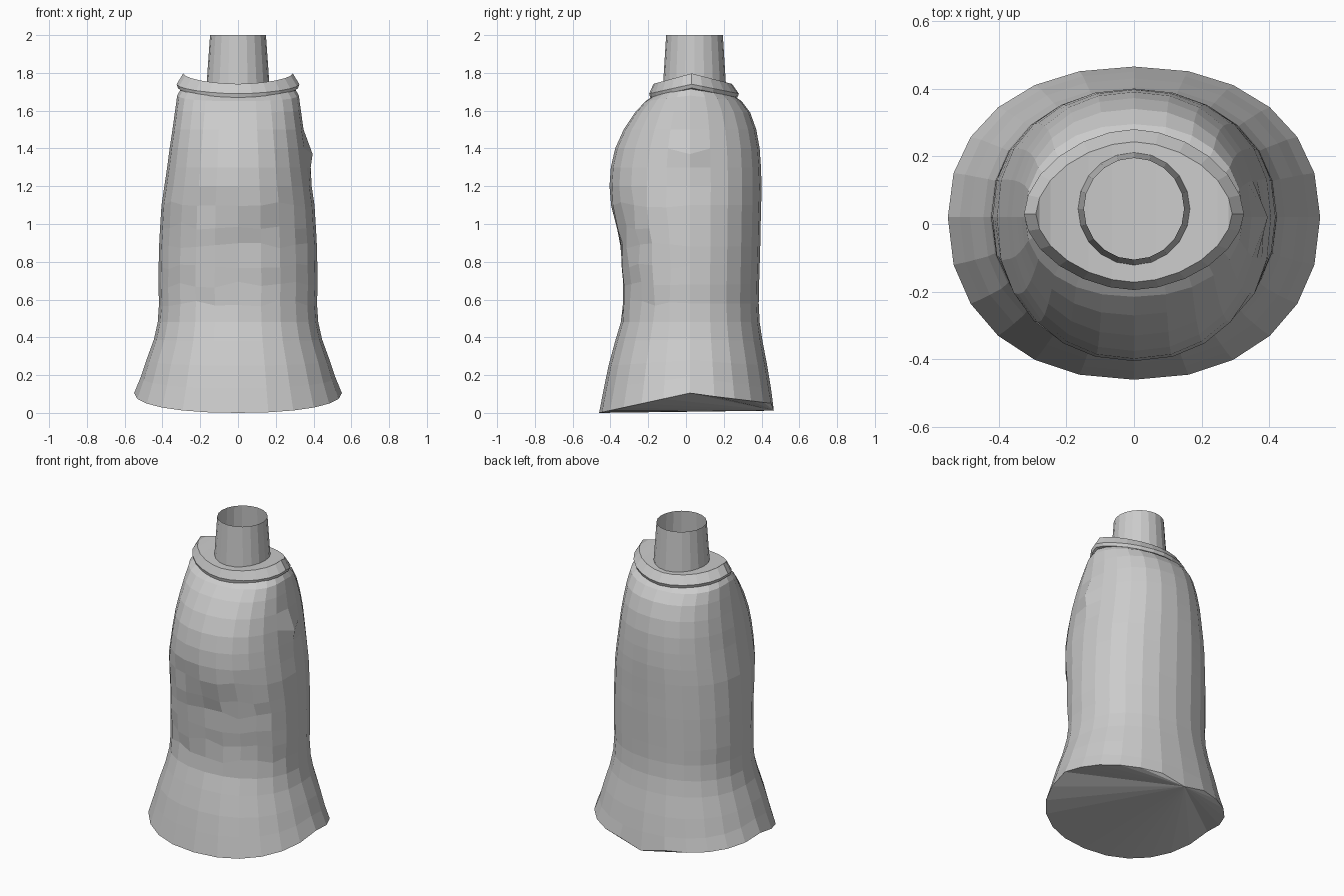
import bpy, bmesh, random
from math import sin, cos, pi

if "Cube" in bpy.data.objects:
    bpy.data.objects.remove(bpy.data.objects["Cube"])

SIDES = 24
random.seed(4)

grey = bpy.data.materials.new("plain grey")
grey.use_nodes = True
grey.diffuse_color = (0.6, 0.6, 0.6, 1)
grey.node_tree.nodes["Principled BSDF"].inputs["Base Color"].default_value = grey.diffuse_color


def power(v, e):
    return (1 if v >= 0 else -1) * abs(v) ** e


def ring(bm, half, front, back, z, lift, mid=0.02, square=2.2, n=SIDES):
    """Closed loop with its own front and back depth, raised at the sides by lift."""
    verts = []
    for i in range(n):
        a = 2 * pi * i / n
        c, s = power(cos(a), 2 / square), power(sin(a), 2 / square)
        y = mid + s * (back - mid if s > 0 else mid - front)
        verts.append(bm.verts.new((half * c, y, z + lift * (1 - abs(s)))))
    return verts


def bridge(bm, low, high):
    n = len(low)
    for i in range(n):
        j = (i + 1) % n
        bm.faces.new((low[i], low[j], high[j], high[i]))


def finish(bm, name):
    mesh = bpy.data.meshes.new(name)
    bm.to_mesh(mesh)
    bm.free()
    mesh.materials.append(grey)
    obj = bpy.data.objects.new(name, mesh)
    bpy.context.collection.objects.link(obj)
    return obj


# Shirt body: half width, front, back, height, side lift
rows = [
    (0.55, -0.46, 0.465, 0.0, 0.105), (0.515, -0.435, 0.45, 0.13, 0.06),
    (0.485, -0.41, 0.43, 0.25, 0.03), (0.445, -0.375, 0.405, 0.38, 0.01),
    (0.425, -0.345, 0.39, 0.48, 0), (0.418, -0.335, 0.385, 0.58, 0),
    (0.422, -0.34, 0.387, 0.68, 0), (0.42, -0.348, 0.39, 0.78, 0),
    (0.418, -0.352, 0.393, 0.88, 0), (0.412, -0.37, 0.395, 0.99, 0),
    (0.405, -0.392, 0.398, 1.1, 0), (0.39, -0.405, 0.4, 1.2, 0),
    (0.375, -0.398, 0.397, 1.3, 0), (0.362, -0.375, 0.39, 1.4, 0),
    (0.347, -0.33, 0.372, 1.5, 0), (0.333, -0.27, 0.34, 1.59, 0.01),
    (0.322, -0.215, 0.295, 1.65, 0.03), (0.3, -0.17, 0.25, 1.68, 0.04)]
bm = bmesh.new()
loops = [ring(bm, *r) for r in rows]
for low, high in zip(loops, loops[1:]):
    bridge(bm, low, high)

# Back hem hangs higher than the front, with a low point in the middle
hem = loops[0]
back = SIDES // 4
for v in hem:
    if v.co.y > 0.05:
        v.co.z = 0.105 - 0.12 * v.co.y
hem[back].co.z = 0.012
for i in range(1, SIDES - 1):
    bm.faces.new((hem[back], hem[(back + i + 1) % SIDES], hem[(back + i) % SIDES]))

# Cloth creases across the lower front
for loop in loops[5:11]:
    for v in loop:
        if v.co.y < 0:
            v.co.y += random.uniform(-0.008, 0.008)
            v.co.z += random.uniform(-0.02, 0.02)

# Small pinched fold on one side
loops[13][0].co.x = 0.395
loops[13][0].co.z = 1.37
loops[12][0].co.x = 0.385
finish(bm, "shirt_body")

# Saddle-shaped collar with a sloped rim
bm = bmesh.new()
collar = [ring(bm, *r, mid=0.03, square=1.8) for r in (
    (0.29, -0.16, 0.24, 1.67, 0.04), (0.318, -0.19, 0.272, 1.67, 0.05),
    (0.325, -0.195, 0.28, 1.69, 0.05), (0.29, -0.172, 0.243, 1.742, 0.055))]
for low, high in zip(collar, collar[1:]):
    bridge(bm, low, high)
rim = collar[-1]
for i in range(SIDES // 2):
    quad = [rim[i], rim[i + 1], rim[-i - 1], rim[-i]]
    bm.faces.new(list(dict.fromkeys(quad)))
finish(bm, "collar")

# Open tapered neck
bm = bmesh.new()
bridge(bm, ring(bm, 0.167, -0.122, 0.212, 1.73, 0, 0.045, 2, 20),
       ring(bm, 0.148, -0.105, 0.195, 2.0, 0, 0.045, 2, 20))
finish(bm, "neck")
